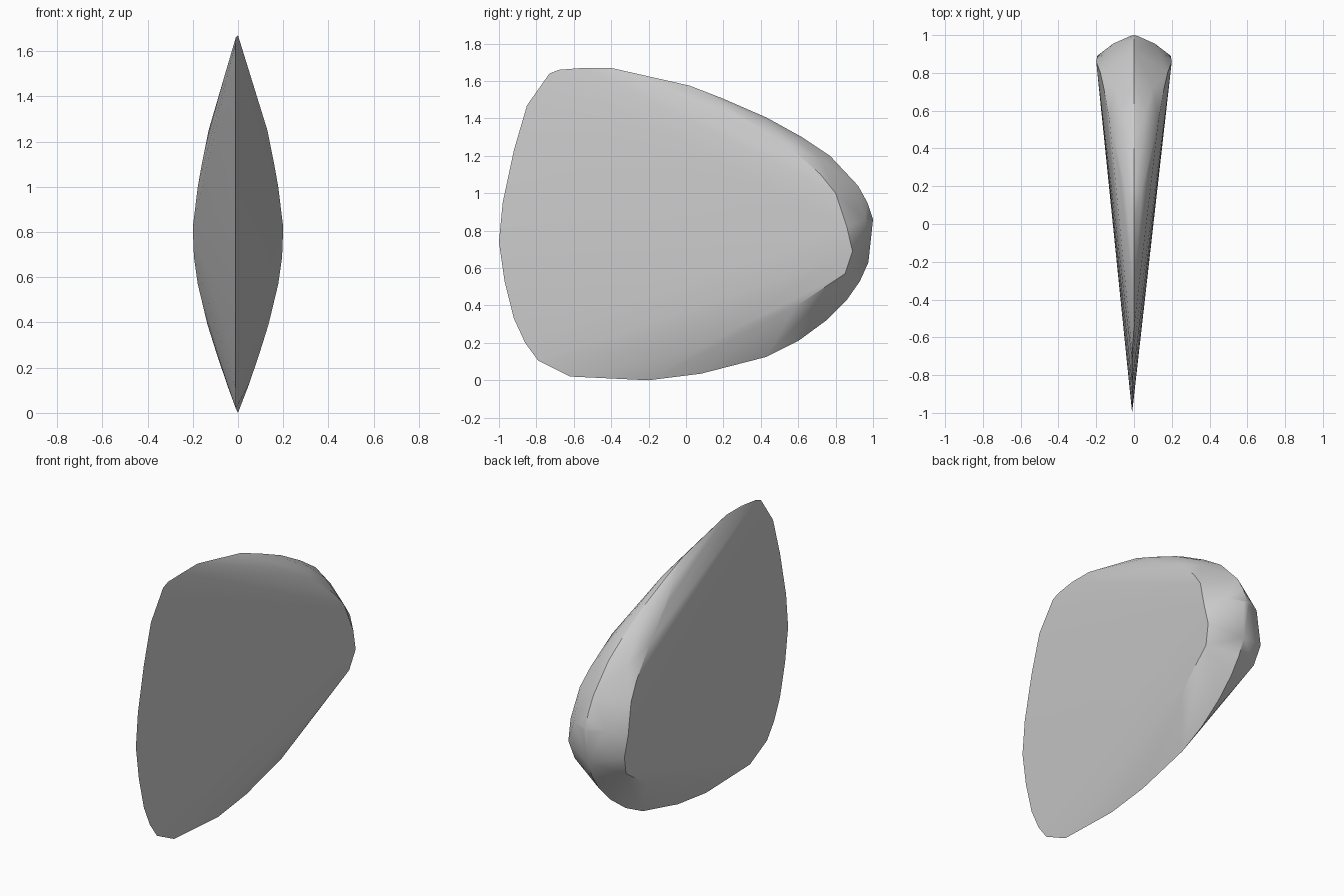
import bpy, bmesh, math

cube = bpy.data.objects.get("Cube")
if cube:
    bpy.data.objects.remove(cube, do_unlink=True)

# Matte stone colour
stone = bpy.data.materials.new("stone_grey")
stone.use_nodes = True
colour = (0.6, 0.6, 0.6, 1)
stone.diffuse_color = colour
bsdf = stone.node_tree.nodes["Principled BSDF"]
bsdf.inputs["Base Color"].default_value = colour
bsdf.inputs["Roughness"].default_value = 0.9

# Thin cutting edge and rim, as (y, z) on the middle plane
rim = [(-1.0, 0.74), (-0.98, 0.95), (-0.92, 1.23), (-0.85, 1.47), (-0.73, 1.64),
       (-0.68, 1.66), (-0.55, 1.67), (-0.4, 1.67), (-0.2, 1.615), (0.02, 1.575),
       (0.2, 1.505), (0.43, 1.405), (0.62, 1.30), (0.77, 1.20), (0.92, 1.04),
       (0.97, 0.95), (1.0, 0.86), (0.975, 0.63), (0.93, 0.53), (0.86, 0.43),
       (0.75, 0.32), (0.6, 0.21), (0.43, 0.125), (0.08, 0.035), (-0.2, 0.0),
       (-0.62, 0.02), (-0.79, 0.105), (-0.86, 0.2), (-0.92, 0.33), (-0.97, 0.53)]

# Thick ridge around the blunt back, as (half width, y, z), on both sides
ridge = [(0.04, 0.17, 1.50), (0.045, 0.42, 1.395), (0.08, 0.3, 1.40),
         (0.065, 0.6, 1.29), (0.13, 0.55, 1.25), (0.10, 0.72, 1.18),
         (0.16, 0.72, 1.10), (0.178, 0.80, 1.0), (0.2, 0.86, 0.82),
         (0.195, 0.89, 0.69), (0.178, 0.85, 0.57), (0.135, 0.58, 0.39),
         (0.097, 0.25, 0.27), (0.05, -0.1, 0.13),
         (0.11, 0.955, 0.86), (0.02, 0.995, 0.85), (0.10, 0.93, 0.66)]

# Hull the rim and both ridges into one knapped wedge
bm = bmesh.new()
for y, z in rim:
    bm.verts.new((-0.01 if y < -0.6 else 0.0, y, z))
for side in (-1, 1):
    for x, y, z in ridge:
        bm.verts.new((side * x, y, z))
hull = bmesh.ops.convex_hull(bm, input=bm.verts[:])
spare = {v for v in hull["geom_interior"] + hull["geom_unused"]
         if isinstance(v, bmesh.types.BMVert)}
bmesh.ops.delete(bm, geom=list(spare), context='VERTS')
bmesh.ops.recalc_face_normals(bm, faces=bm.faces[:])

mesh = bpy.data.meshes.new("axe_head")
bm.to_mesh(mesh)
bm.free()
mesh.materials.append(stone)
axe_head = bpy.data.objects.new("axe_head", mesh)
bpy.context.collection.objects.link(axe_head)

# Soft faces with a crisp rim
bpy.ops.object.select_all(action='DESELECT')
axe_head.select_set(True)
bpy.context.view_layer.objects.active = axe_head
bpy.ops.object.shade_smooth_by_angle(angle=math.radians(30))
